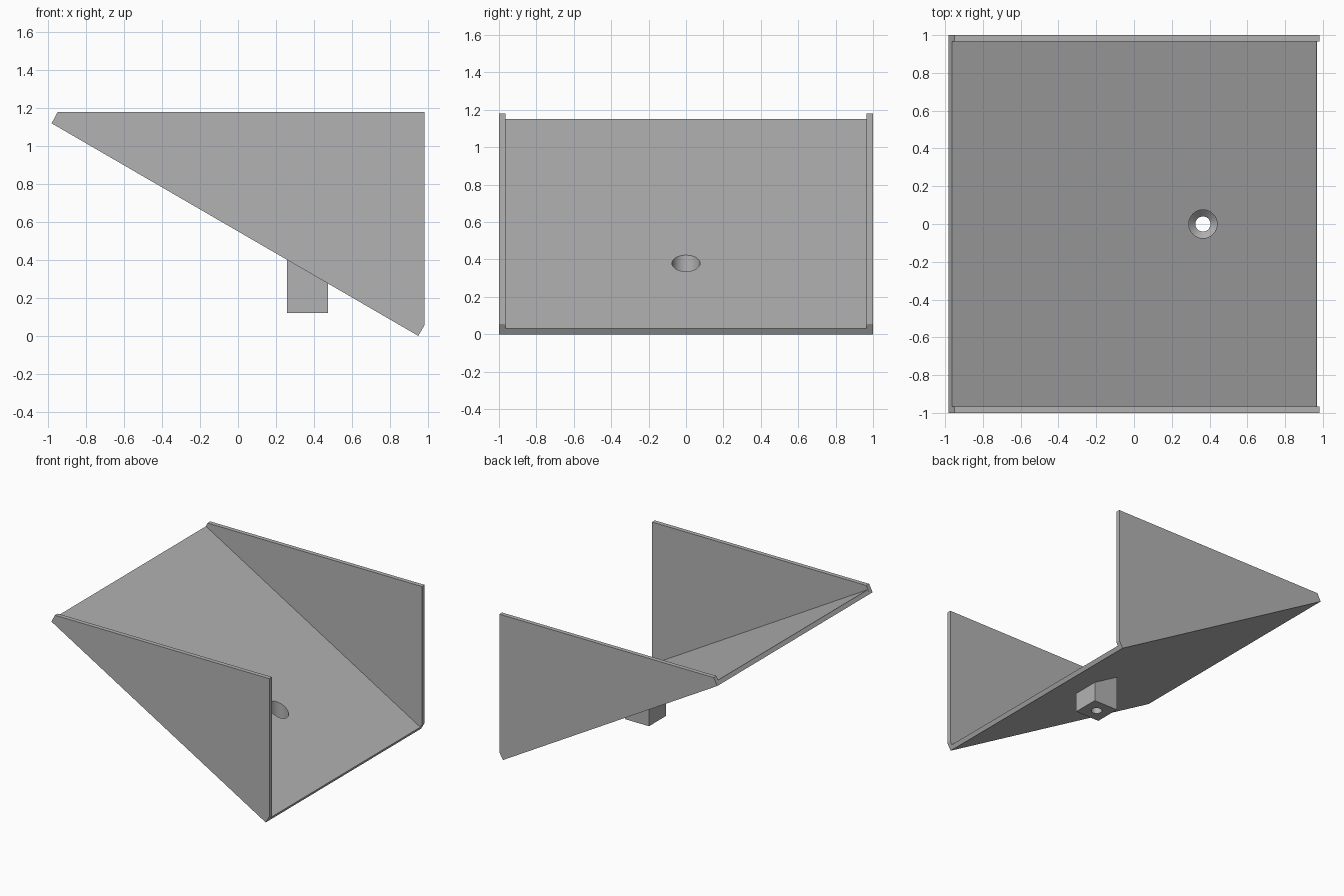
import bpy, bmesh
from math import radians, tan
from mathutils import Matrix

cube = bpy.data.objects.get("Cube")
if cube:
    bpy.data.objects.remove(cube, do_unlink=True)

grey = bpy.data.materials.new("plain grey")
grey.use_nodes = True
colour = (0.45, 0.45, 0.45, 1)
grey.diffuse_color = colour
grey.node_tree.nodes["Principled BSDF"].inputs["Base Color"].default_value = colour

SLOPE = tan(radians(30.1))
FOOT_X = 0.95          # lowest point of the sloping underside
WALL = 0.035
HOLE_X = 0.365


def underside(x):
    return (FOOT_X - x) * SLOPE


def make_object(name, bm):
    bmesh.ops.recalc_face_normals(bm, faces=bm.faces)
    mesh = bpy.data.meshes.new(name)
    bm.to_mesh(mesh)
    bm.free()
    mesh.materials.append(grey)
    obj = bpy.data.objects.new(name, mesh)
    bpy.context.collection.objects.link(obj)
    return obj


def extrude_profile(name, points, y0, y1):
    """Solid from an x-z outline between two y positions."""
    bm = bmesh.new()
    face = bm.faces.new([bm.verts.new((x, y0, z)) for x, z in points])
    ext = bmesh.ops.extrude_face_region(bm, geom=[face])
    verts = [g for g in ext["geom"] if isinstance(g, bmesh.types.BMVert)]
    bmesh.ops.translate(bm, verts=verts, vec=(0, y1 - y0, 0))
    return make_object(name, bm)


# Triangular side walls with squared-off tips
top = 1.18
wall_outline = [(-0.982, underside(-0.982)), (-0.95, top), (0.982, top),
                (0.982, 0.055), (FOOT_X, 0)]
extrude_profile("front_wall", wall_outline, -1, -1 + WALL)
extrude_profile("back_wall", wall_outline, 1 - WALL, 1)

# Sloping floor plate
dx, dz = WALL * 0.5, WALL * 0.866
high = (-0.982, underside(-0.982))
floor = extrude_profile("sloping_floor", [
    high, (high[0] + dx, high[1] + dz), (FOOT_X + dx, dz), (FOOT_X, 0)],
    -1 + WALL, 1 - WALL)

# Mounting block below the floor
x0, x1 = 0.258, 0.473
block = extrude_profile("mounting_block", [
    (x0, 0.12), (x1, 0.12), (x1, underside(x1)), (x0, underside(x0))],
    -0.108, 0.108)

# Screw hole: wide bore, conical seat, narrow through hole
bm = bmesh.new()
outline = [(0, 0.6), (0.075, 0.6), (0.075, 0.2), (0.04, 0.165), (0.04, 0), (0, 0)]
verts = [bm.verts.new((r, 0, z)) for r, z in outline]
edges = [bm.edges.new(pair) for pair in zip(verts, verts[1:])]
bmesh.ops.spin(bm, geom=verts + edges, cent=(0, 0, 0), axis=(0, 0, 1),
               angle=radians(360), steps=48)
bmesh.ops.remove_doubles(bm, verts=bm.verts, dist=0.0001)
bmesh.ops.transform(bm, matrix=Matrix.Translation((HOLE_X, 0, 0)), verts=bm.verts)
cutter = make_object("hole_cutter", bm)
cutter.hide_render = True

for obj in (floor, block):
    mod = obj.modifiers.new("screw_hole", 'BOOLEAN')
    mod.operation = 'DIFFERENCE'
    mod.solver = 'EXACT'
    mod.object = cutter
    bpy.ops.object.select_all(action='DESELECT')
    obj.select_set(True)
    bpy.context.view_layer.objects.active = obj
    bpy.ops.object.modifier_apply(modifier=mod.name)
    bpy.ops.object.shade_smooth_by_angle(angle=radians(30))

bpy.data.objects.remove(cutter, do_unlink=True)
